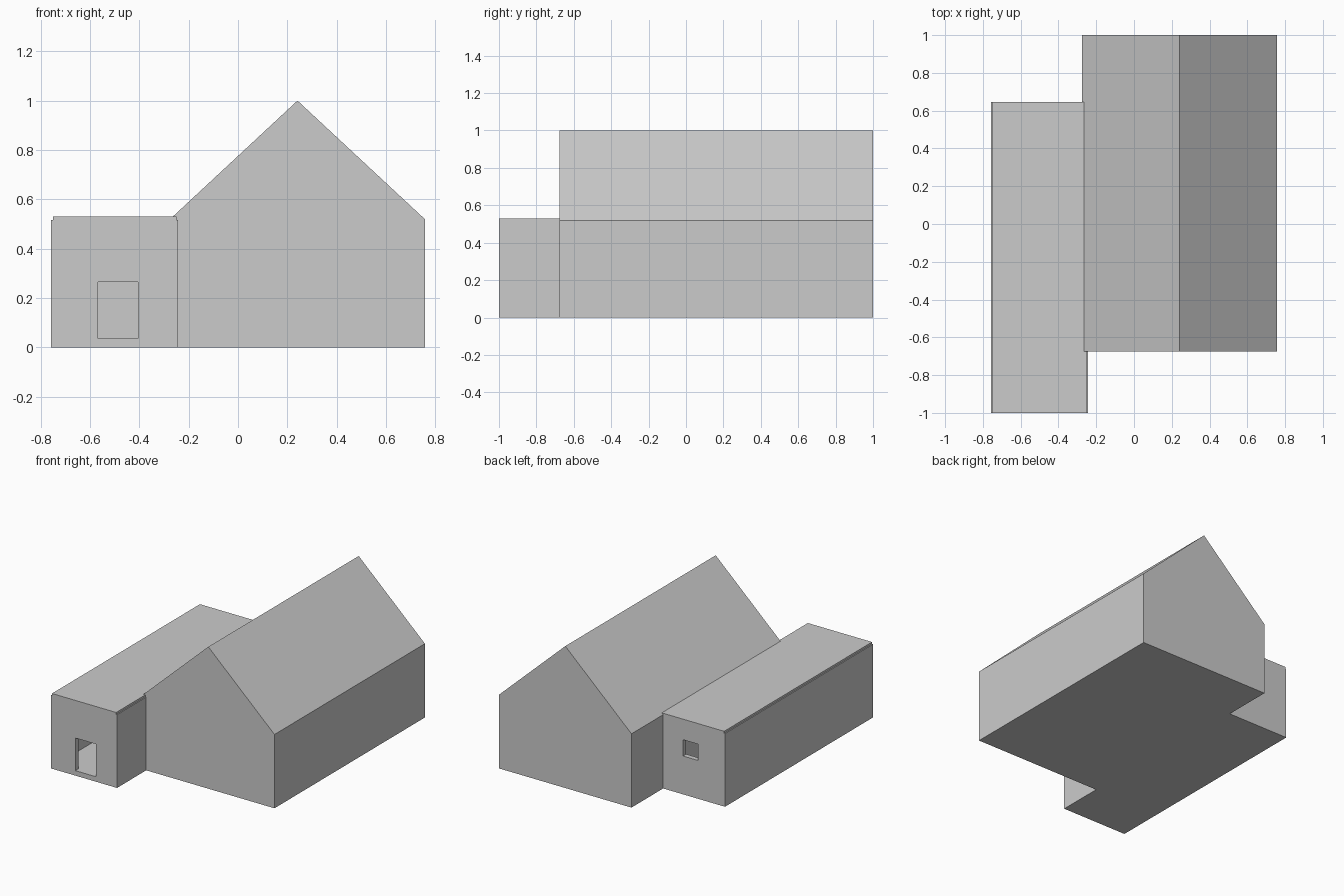
import bpy

if "Cube" in bpy.data.objects:
    bpy.data.objects.remove(bpy.data.objects["Cube"])


def prism(name, profile, y0, y1):
    """Extrude an xz profile along y."""
    n = len(profile)
    verts = [(x, y, z) for y in (y0, y1) for x, z in profile]
    faces = [tuple(range(n)), tuple(range(2 * n - 1, n - 1, -1))]
    faces += [(i, i + n, (i + 1) % n + n, (i + 1) % n) for i in range(n)]
    mesh = bpy.data.meshes.new(name)
    mesh.from_pydata(verts, [], faces)
    obj = bpy.data.objects.new(name, mesh)
    bpy.context.collection.objects.link(obj)
    return obj


def box(name, x0, x1, y0, y1, z0, z1):
    return prism(name, [(x0, z0), (x1, z0), (x1, z1), (x0, z1)], y0, y1)


def cut(target, cutter):
    """Subtract the cutter, then remove it."""
    cutter.hide_render = True
    mod = target.modifiers.new("cut", 'BOOLEAN')
    mod.operation = 'DIFFERENCE'
    mod.solver = 'EXACT'
    mod.object = cutter
    bpy.context.view_layer.objects.active = target
    bpy.ops.object.modifier_apply(modifier=mod.name)
    bpy.data.objects.remove(cutter)


# Main gabled building
prism("main_building",
      [(-0.275, 0), (0.757, 0), (0.757, 0.52), (0.241, 1.0), (-0.275, 0.52)],
      -0.675, 1.0)

# Side annex, hollow, with thin walls and a raised floor
X0, X1, Y0, Y1, T = -0.757, -0.243, -1.0, 0.647, 0.035
annex = box("annex_walls", X0, X1, Y0, Y1, 0, 0.516)
cut(annex, box("room_cutter", X0 + T, X1 - T, Y0 + T, Y1 - T, T, 0.49))

# Front doorway and back window
cut(annex, box("door_cutter", -0.568, -0.405, Y0 - 0.1, Y0 + 0.1, T, 0.265))
cut(annex, box("window_cutter", -0.547, -0.43, Y1 - 0.1, Y1 + 0.1, 0.27, 0.385))

# Flat roof slab, slightly inset at the long sides
box("annex_roof", X0 + 0.007, X1 - 0.007, Y0, Y1, 0.516, 0.53)
